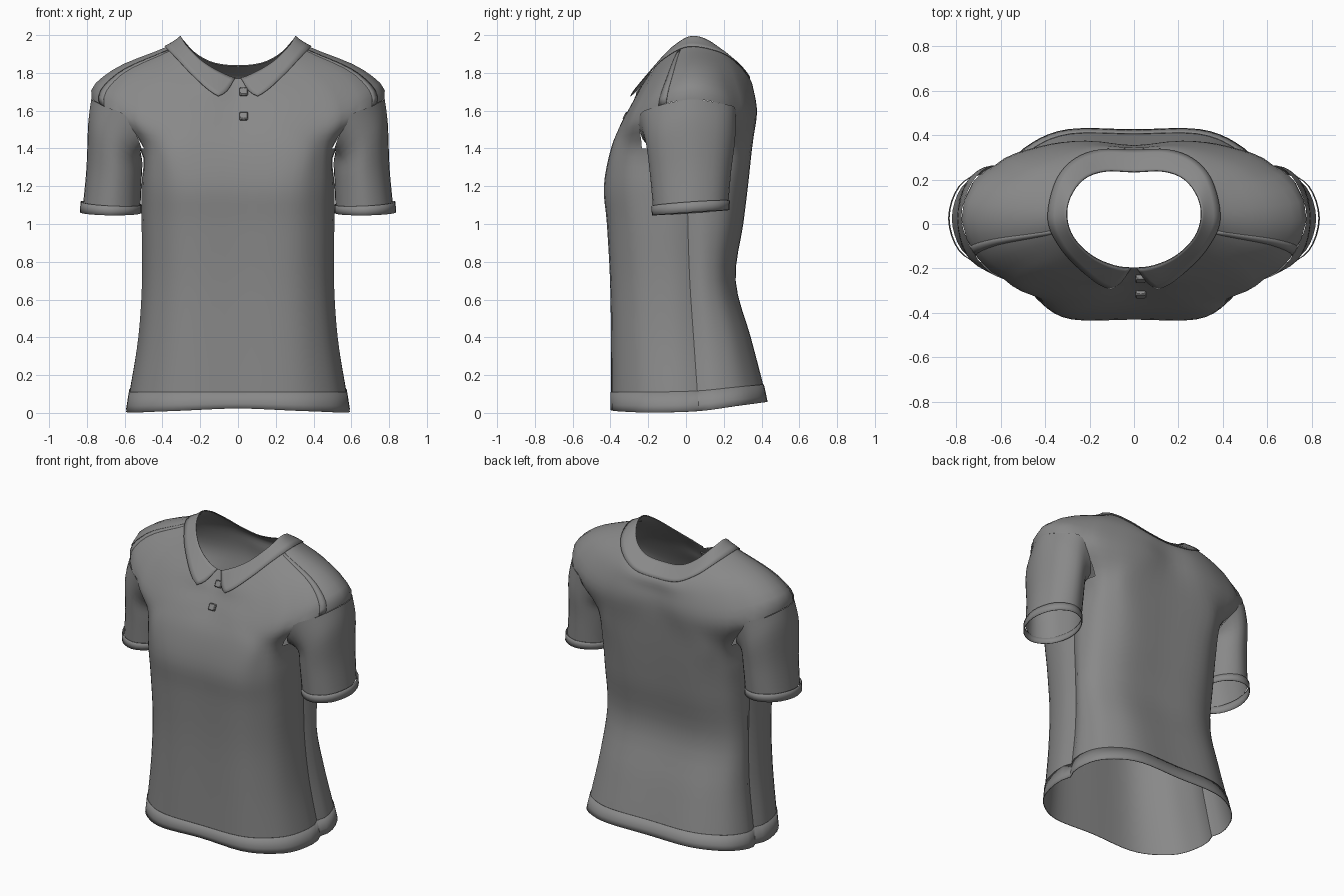
import bpy, bmesh, math
from mathutils import Vector

if "Cube" in bpy.data.objects:
    bpy.data.objects.remove(bpy.data.objects["Cube"])

grey = bpy.data.materials.new("grey cloth")
grey.diffuse_color = (0.25, 0.25, 0.25, 1)
grey.use_nodes = True
grey.node_tree.nodes["Principled BSDF"].inputs["Base Color"].default_value = grey.diffuse_color


def finish(ob, angle=40):
    ob.data.materials.append(grey)
    bpy.ops.object.select_all(action='DESELECT')
    ob.select_set(True)
    bpy.context.view_layer.objects.active = ob
    bpy.ops.object.shade_smooth_by_angle(angle=math.radians(angle))


def patch(name, func, nu, nv, thick=0, skip=None):
    """Grid of func(s, t), s and t in 0..1, mirrored across x."""
    bm = bmesh.new()
    g = [[bm.verts.new(func(i / nu, j / nv)) for i in range(nu + 1)] for j in range(nv + 1)]
    for j in range(nv):
        for i in range(nu):
            if not (skip and skip((i + .5) / nu, (j + .5) / nv)):
                bm.faces.new((g[j][i], g[j][i + 1], g[j + 1][i + 1], g[j + 1][i]))
    bmesh.ops.remove_doubles(bm, verts=bm.verts, dist=0.0005)
    bmesh.ops.delete(bm, geom=[v for v in bm.verts if not v.link_faces], context='VERTS')
    me = bpy.data.meshes.new(name)
    bm.to_mesh(me)
    bm.free()
    ob = bpy.data.objects.new(name, me)
    bpy.context.collection.objects.link(ob)
    finish(ob)
    m = ob.modifiers.new("mirror", 'MIRROR')
    m.use_clip = True
    m.merge_threshold = 0.001
    if thick:
        s = ob.modifiers.new("thickness", 'SOLIDIFY')
        s.thickness = thick
        s.offset = 1
    return ob


def catmull(a, b, c, d, f):
    return 0.5 * (2 * b + (c - a) * f + (2 * a - 5 * b + 4 * c - d) * f * f
                  + (3 * b - a - 3 * c + d) * f ** 3)


def surface(key, u, v, umax, vmax):
    """Smooth surface through key(i, j)."""
    i, j = min(int(u), umax - 1), min(int(v), vmax - 1)
    rows = []
    for jj in range(j - 1, j + 3):
        jj = max(0, min(vmax, jj))
        rows.append(catmull(*[key(ii, jj) for ii in range(i - 1, i + 3)], u - i))
    return catmull(*rows, v - j)


# Body rings below the armpit: z, half width, front y, back y, side seam y, squareness
low = [(0.00, .597, -.415, .445, .07, 2.7), (0.11, .580, -.415, .425, .06, 2.7),
       (0.40, .535, -.415, .357, .04, 2.8), (0.70, .515, -.420, .274, .02, 2.8),
       (1.00, .517, -.437, .316, .01, 2.9), (1.20, .517, -.453, .341, .01, 3.1),
       (1.40, .520, -.412, .362, .02, 3.6)]
# Half rings above the armpit, front centre to back centre
armhole = [(0, -.325, 1.54), (.22, -.345, 1.53), (.43, -.32, 1.53), (.59, -.245, 1.57),
           (.775, .02, 1.66), (.63, .262, 1.60), (.43, .348, 1.58), (.22, .375, 1.58), (0, .355, 1.58)]
chest = [(0, -.275, 1.63), (.18, -.285, 1.64), (.36, -.255, 1.68), (.53, -.17, 1.75),
         (.665, .02, 1.815), (.55, .22, 1.79), (.38, .32, 1.74), (.2, .36, 1.70), (0, .345, 1.68)]
collar_line = [(0, -.25, 1.675), (.13, -.25, 1.71), (.24, -.19, 1.79), (.33, -.10, 1.88),
               (.385, .02, 1.935), (.355, .18, 1.905), (.28, .28, 1.84), (.16, .33, 1.78), (0, .33, 1.765)]
neck = [(0, -.195, 1.77), (.09, -.185, 1.80), (.19, -.14, 1.86), (.27, -.06, 1.94),
        (.30, .03, 1.99), (.285, .12, 1.965), (.225, .20, 1.90), (.13, .235, 1.85), (0, .232, 1.835)]


def low_ring(z, hw, yf, yb, yc, power):
    out = []
    for i in range(9):
        a = math.pi * i / 8
        c, s = math.cos(a), math.sin(a)
        p = 2 / power
        x = hw * abs(s) ** p if 0 < i < 8 else 0
        y = yc + ((yf if c > 0 else yb) - yc) * (abs(c) ** p if i != 4 else 0)
        if i in (0, 8):
            y *= .95
        tilt = .058 * max(0, 1 - z / .4)
        front = .4 * (1 - x / hw) if z == 0 else 0
        out.append((x, y, z + tilt * (y / .43 if y > 0 else front)))
    return out


rings = [low_ring(*r) for r in low] + [armhole, chest, collar_line, neck]
VMAX = len(rings) - 1


def body_key(i, j):
    if i < 0 or i > 8:
        x, y, z = rings[j][-i if i < 0 else 16 - i]
        return Vector((-x, y, z))
    return Vector(rings[j][i])


def body(u, v, off=0.0):
    p = surface(body_key, u, v, 8, VMAX)
    if v < 6:  # crease along the side seam
        p.x -= .03 * max(0, 1 - abs(u - 4) * 3) * min(1, 6 - v)
    if 3 < u < 5:  # rounder shoulder ends
        p.y += .035 * math.sin(math.pi * (u - 4)) * max(0, 1 - abs(v - 7) / 2)
    if off:
        e = .05
        du = body(min(8, u + e), v) - body(max(0, u - e), v)
        dv = body(u, min(VMAX, v + e)) - body(u, max(0, v - e))
        n = du.cross(dv).normalized() * off
        if u < .001 or u > 7.999:
            n.x = 0
        p += n
    return p


# Torso with open armholes
patch("torso", lambda s, t: body(8 * s, VMAX * t), 32, 4 * VMAX,
      skip=lambda s, t: 3 < 8 * s < 5 and 6 < VMAX * t < 7)

# Bottom hem band
patch("hem_band", lambda s, t: body(8 * s, t, .001), 32, 2, thick=.003)

# Raised shoulder seam
patch("shoulder_seam", lambda s, t: body(3.5 + .04 * t + .12 * s, 9 - 2 * t, .001), 2, 10, thick=.007)


# Fold-down collar, open in a V with points at the front
def collar(s, t):
    u0 = .70 - .54 * t
    lift = .003 + .022 * math.exp(-7 * s) * (1 - t)
    v = 9 + t - .45 * math.exp(-12 * s) * (1 - t)
    return body(u0 + (8 - u0) * s, v, lift)


patch("collar", collar, 40, 5, thick=.004)

# Sleeves: first ring follows the armhole, the rest are ellipses
sleeve_top = [body(u, v, .002) for u, v in ((4, 7), (3.5, 7), (3, 7), (3.2, 6.1), (4, 6), (4.8, 6.1), (5, 7), (4.5, 7))]


def ellipse(cx, rx, ry, z, tilt):
    out = []
    for i in range(8):
        a = math.tau * i / 8
        y = .025 - ry * math.sin(a)
        out.append((cx + rx * math.cos(a), y, z + tilt * math.cos(a) + .07 * y))
    return out


sleeve_rings = [sleeve_top, ellipse(.650, .143, .235, 1.43, .10),
                ellipse(.656, .146, .215, 1.27, .03), ellipse(.668, .152, .200, 1.10, .005)]
cuff_rings = [ellipse(.672, .158, .203, 1.108, .008), ellipse(.674, .159, .202, 1.058, .002)]


def tube(rs):
    n = len(rs) - 1
    return lambda s, t: surface(lambda i, j: Vector(rs[j][i % 8]), 8 * s, n * t, 8, n)


patch("sleeves", tube(sleeve_rings), 32, 12)
patch("sleeve_cuffs", tube(cuff_rings), 32, 2, thick=.004)

# Square front buttons
for n, (y, z) in enumerate([(-.247, 1.70), (-.316, 1.57)]):
    bpy.ops.mesh.primitive_cube_add(size=1, location=(.03, y, z), rotation=(-.47, 0, 0))
    b = bpy.context.object
    b.name = "button_%d" % (n + 1)
    b.scale = (.046, .026, .044)
    bpy.ops.object.transform_apply(location=False, rotation=False, scale=True)
    bev = b.modifiers.new("bevel", 'BEVEL')
    bev.width = .005
    finish(b, 30)
